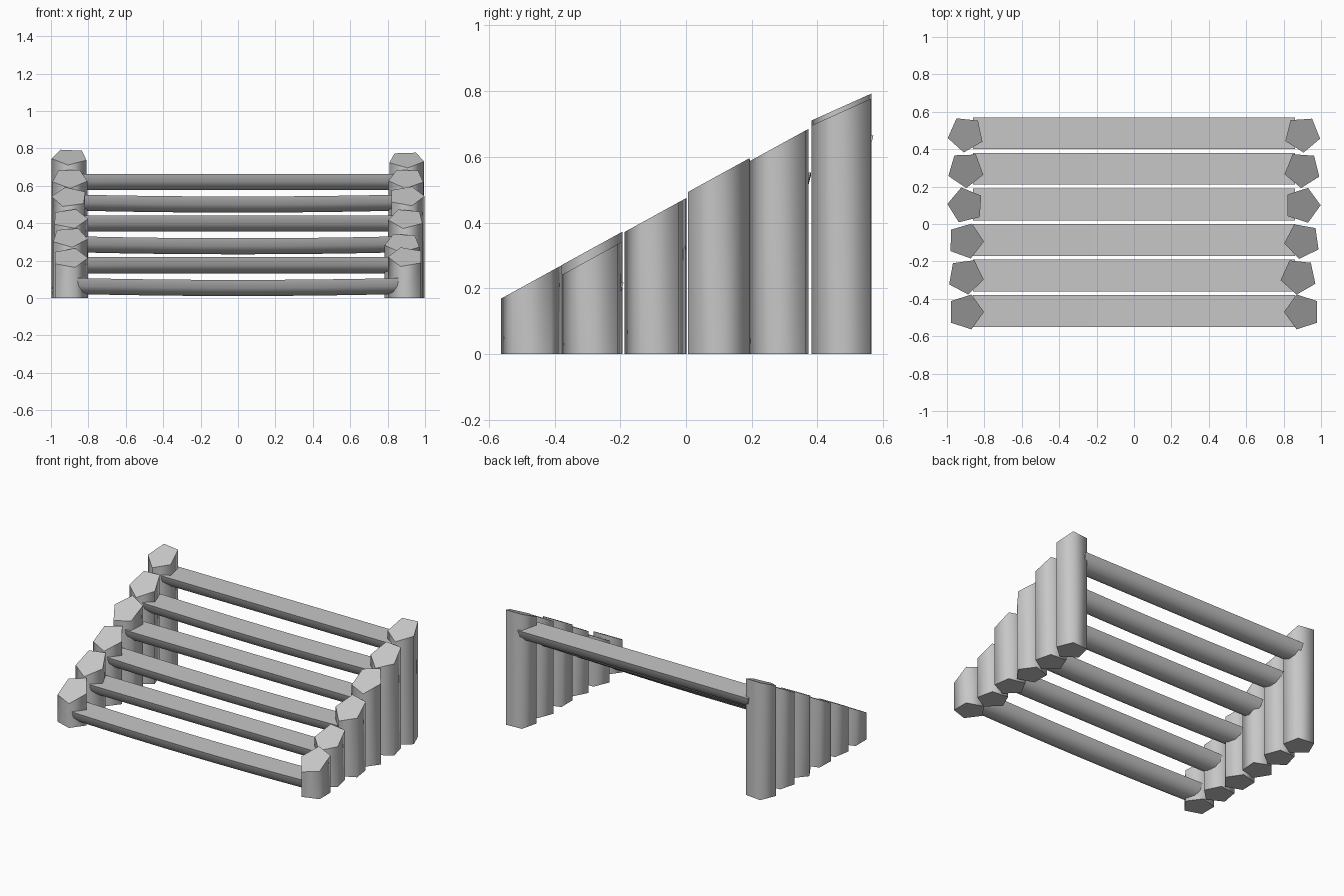
import bpy
import bmesh
from math import cos, sin, pi, radians

cube = bpy.data.objects.get("Cube")
if cube:
    bpy.data.objects.remove(cube, do_unlink=True)

grey = bpy.data.materials.new("light grey")
grey.use_nodes = True
COLOUR = (0.57, 0.57, 0.57, 1)
grey.diffuse_color = COLOUR
grey.node_tree.nodes["Principled BSDF"].inputs["Base Color"].default_value = COLOUR


def loft(name, rings, flat_sides=()):
    """Skin closed rings with smooth sides and flat, sharp-edged caps."""
    bm = bmesh.new()
    loops = [[bm.verts.new(p) for p in ring] for ring in rings]
    n = len(loops[0])
    for a, b in zip(loops, loops[1:]):
        for i in range(n):
            j = (i + 1) % n
            face = bm.faces.new((a[i], a[j], b[j], b[i]))
            face.smooth = i not in flat_sides
    bm.faces.new(loops[0][::-1])
    bm.faces.new(loops[-1])
    bmesh.ops.recalc_face_normals(bm, faces=bm.faces)
    for edge in bm.edges:
        flats = [f for f in edge.link_faces if not f.smooth]
        if len(flats) == 1:
            edge.smooth = False
    mesh = bpy.data.meshes.new(name)
    bm.to_mesh(mesh)
    bm.free()
    mesh.materials.append(grey)
    obj = bpy.data.objects.new(name, mesh)
    bpy.context.collection.objects.link(obj)


def post(name, x, y, turn, height, slope):
    """Five-sided upright log with its top cut along the slope."""
    angles = [radians(turn) + i * 2 * pi / 5 for i in range(5)]
    flat = [(x + 0.098 * cos(a), y + 0.098 * sin(a)) for a in angles]
    base = [(px, py, 0) for px, py in flat]
    top = [(px, py, height + slope * (py - y)) for px, py in flat]
    loft(name, [base, top])


def tread(name, y, z, sag):
    """Half-round log, flat side up, with slightly undercut ends."""
    segments = 6
    rings = []
    for k in range(-4, 5):
        t = k / 4
        ring = []
        for i in range(segments + 1):
            a = pi + pi * i / segments
            x = t * (0.862 + 0.016 * sin(a))
            ring.append((x, y + 0.085 * cos(a), z - sag * (1 - t * t) + 0.086 * sin(a)))
        rings.append(ring)
    loft(name, rings, flat_sides=(segments,))


# Per step: turn and height of the right (-x) post, then of the left (+x) post
steps = [
    (0, 0.215, 36, 0.22),
    (-10, 0.325, -24, 0.295),
    (-2, 0.425, -28, 0.425),
    (32, 0.54, 0, 0.545),
    (-16, 0.64, -22, 0.64),
    (-24, 0.755, -14, 0.74),
]

for i, (turn_r, high_r, turn_l, high_l) in enumerate(steps):
    y = -0.47 + 0.19 * i
    slope = 0.45 if i == 5 else 0.55
    left_x = 0.88 if i == 1 else 0.9
    post(f"right_post_{i + 1}", -0.9, y, turn_r, high_r, slope)
    post(f"left_post_{i + 1}", left_x, y, turn_l, high_l, slope)
    tread(f"tread_{i + 1}", -0.465 + 0.19 * i, 0.107 + 0.1115 * i, 0.01 if i % 2 == 0 else 0)
